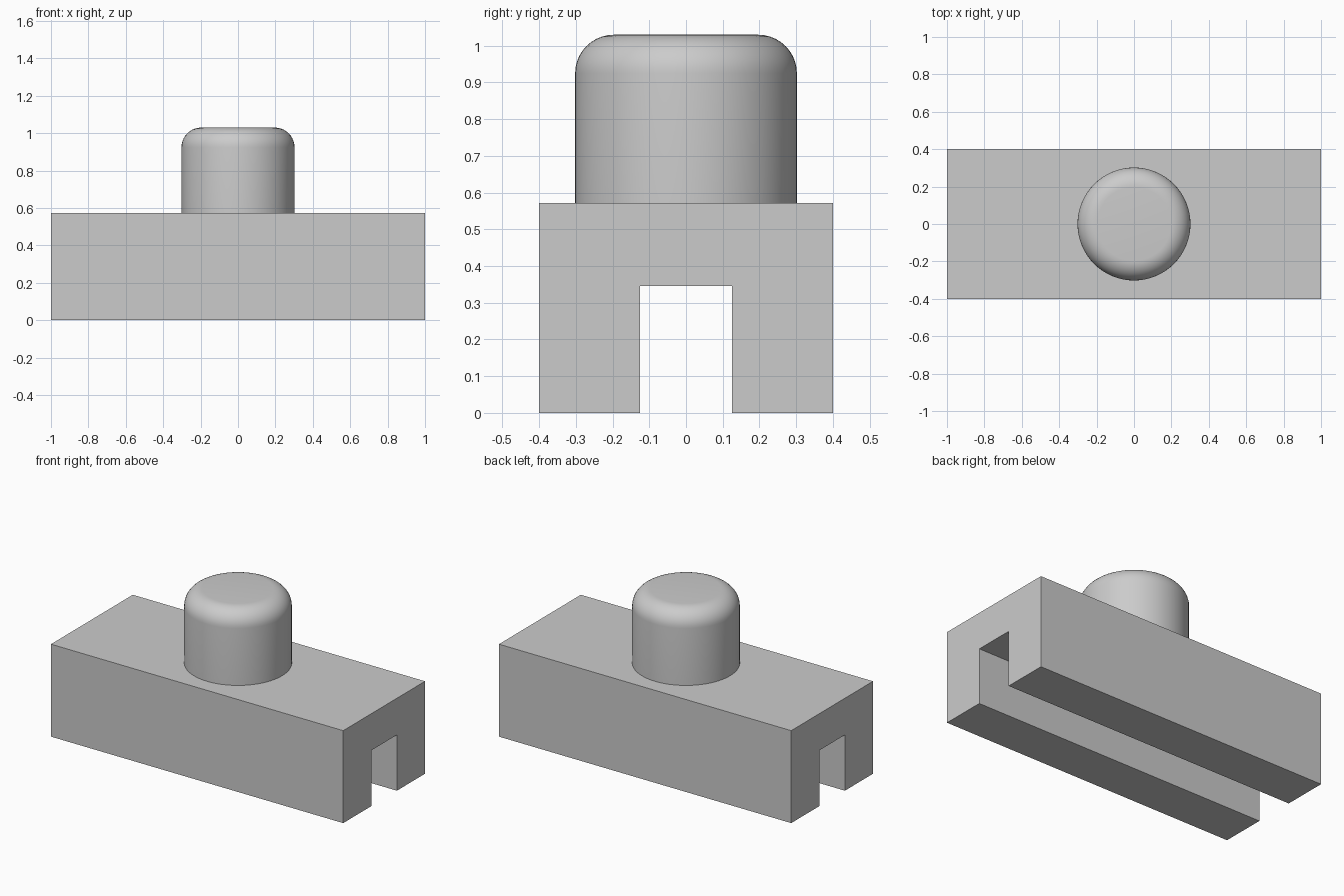
import bpy, bmesh, math
from mathutils import Matrix

cube = bpy.data.objects.get("Cube")
if cube:
    bpy.data.objects.remove(cube, do_unlink=True)

grey = bpy.data.materials.new("plain grey")
grey.use_nodes = True
colour = (0.6, 0.6, 0.6, 1)
grey.diffuse_color = colour
grey.node_tree.nodes["Principled BSDF"].inputs["Base Color"].default_value = colour

BLOCK_TOP = 0.572


def add_object(name, bm):
    bmesh.ops.recalc_face_normals(bm, faces=bm.faces[:])
    mesh = bpy.data.meshes.new(name)
    bm.to_mesh(mesh)
    bm.free()
    mesh.materials.append(grey)
    obj = bpy.data.objects.new(name, mesh)
    bpy.context.collection.objects.link(obj)
    return obj


# Block with a slot along its underside: one end profile, extruded lengthwise
half = [(0.125, 0.345), (0.125, 0), (0.4, 0), (0.4, BLOCK_TOP)]
profile = half + [(-y, z) for y, z in reversed(half)]
bm = bmesh.new()
end = bm.faces.new([bm.verts.new((-1, y, z)) for y, z in profile])
side = bmesh.ops.extrude_face_region(bm, geom=[end])
bmesh.ops.translate(bm, vec=(2, 0, 0),
                    verts=[v for v in side["geom"] if isinstance(v, bmesh.types.BMVert)])
add_object("slotted_block", bm)

# Round knob with a rounded top rim
radius, top, fillet, steps = 0.302, 1.03, 0.105, 10
height = top - BLOCK_TOP
bm = bmesh.new()
bmesh.ops.create_cone(bm, cap_ends=True, segments=64, radius1=radius, radius2=radius,
                      depth=height,
                      matrix=Matrix.Translation((0, 0, BLOCK_TOP + height / 2)))
rim = [e for e in bm.edges if all(v.co.z > top - 0.01 for v in e.verts)]
bmesh.ops.bevel(bm, geom=rim, offset=fillet, segments=steps, profile=0.5, affect='EDGES')
knob = add_object("round_knob", bm)

bpy.ops.object.select_all(action='DESELECT')
knob.select_set(True)
bpy.context.view_layer.objects.active = knob
bpy.ops.object.shade_smooth_by_angle(angle=math.radians(30))
